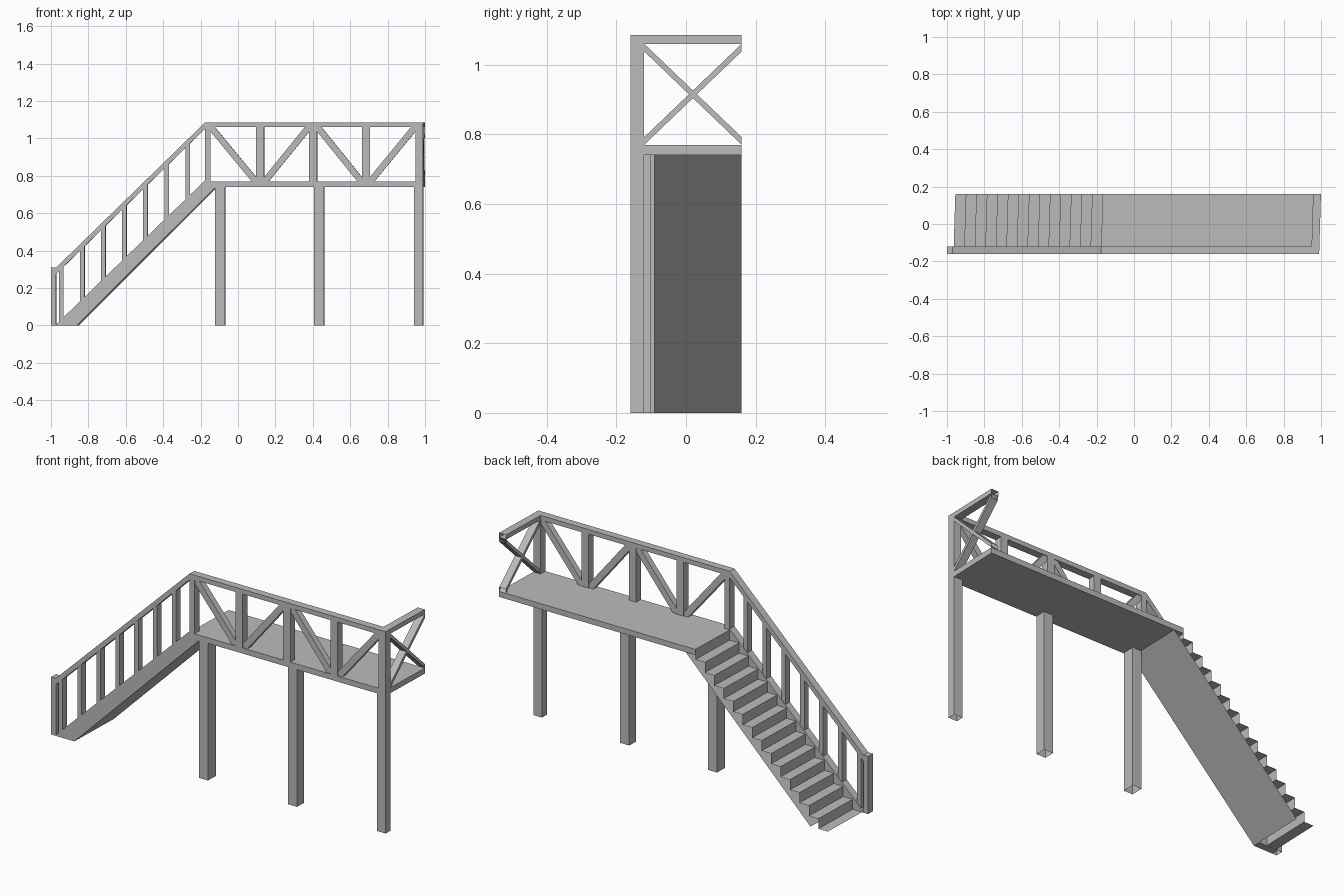
import bpy, bmesh
from mathutils import Vector

if "Cube" in bpy.data.objects:
    bpy.data.objects.remove(bpy.data.objects["Cube"])

SHEAR = 0.03                      # slight skew of the cross direction
F, I, B = -0.16, -0.12, 0.16      # front, inner side of railing, back
DECK, UNDER = 0.77, 0.74
RAIL_LO, RAIL_HI = 1.06, 1.085
X0, X1, XE = -0.177, 0.99, 0.948  # deck start, deck end, end railing inner side
N = 14
S0 = -0.965                       # foot of stairs
RUN, RISE = (X0 - S0) / N, DECK / N

grey = bpy.data.materials.new("light grey")
grey.diffuse_color = (0.5, 0.5, 0.5, 1)
grey.use_nodes = True
grey.node_tree.nodes["Principled BSDF"].inputs["Base Color"].default_value = grey.diffuse_color


def finish(name, bm):
    for v in bm.verts:
        v.co.x += SHEAR * (v.co.y - F)
    me = bpy.data.meshes.new(name)
    bm.to_mesh(me)
    bm.free()
    me.materials.append(grey)
    ob = bpy.data.objects.new(name, me)
    bpy.context.collection.objects.link(ob)


def prism(name, pts, a, b, axis="y", open_dir=None):
    """Extrude a profile (x,z along y, or y,z along x); open_dir drops faces facing that way."""
    bm = bmesh.new()
    put = (lambda p, t: (p[0], t, p[1])) if axis == "y" else (lambda p, t: (t, p[0], p[1]))
    lo = [bm.verts.new(put(p, a)) for p in pts]
    hi = [bm.verts.new(put(p, b)) for p in pts]
    bm.faces.new(lo)
    bm.faces.new(hi[::-1])
    for i in range(len(pts)):
        j = (i + 1) % len(pts)
        bm.faces.new((lo[i], hi[i], hi[j], lo[j]))
    bmesh.ops.recalc_face_normals(bm, faces=bm.faces[:])
    if open_dir:
        d = Vector(open_dir)
        bm.normal_update()
        bmesh.ops.delete(bm, geom=[f for f in bm.faces if f.normal.dot(d) > 0.99], context="FACES")
    finish(name, bm)


def box(name, x, y, z, open_dir=None):
    prism(name, [(x[0], z[0]), (x[1], z[0]), (x[1], z[1]), (x[0], z[1])], *y, open_dir=open_dir)


def sheet(name, path, y0, y1):
    bm = bmesh.new()
    a = [bm.verts.new((x, y0, z)) for x, z in path]
    b = [bm.verts.new((x, y1, z)) for x, z in path]
    for i in range(len(path) - 1):
        bm.faces.new((a[i], a[i + 1], b[i + 1], b[i]))
    finish(name, bm)


# deck
box("deck", (X0, X1), (F, B), (UNDER, DECK))

# legs, open at the ground
DOWN = (0, 0, -1)
box("leg_stair_end", (-0.123, -0.07), (F + 0.004, -0.09), (0, UNDER), DOWN)
box("leg_middle", (0.406, 0.46), (F + 0.004, -0.1), (0, UNDER), DOWN)
box("leg_far_end", (0.94, X1), (F, I), (0, UNDER), DOWN)

# front railing: posts, top rail and alternating braces
posts = [(X0, -0.147), (0.097, 0.14), (0.38, 0.423), (0.662, 0.705), (XE, X1)]
for i, p in enumerate(posts):
    box(f"railing_post_{i + 1}", p, (F, I), (DECK, RAIL_LO))
box("top_rail", (X0, X1), (F, I), (RAIL_LO, RAIL_HI))
W = 0.024
for i in range(4):
    a, b = posts[i][1], posts[i + 1][0]
    za, zb = (RAIL_LO, DECK) if i % 2 == 0 else (DECK, RAIL_LO)
    s = -W if za > zb else W
    pts = [(a, za), (a, za + s), (b - W, zb), (b, zb), (b, zb - s), (a + W, za)]
    prism(f"railing_brace_{i + 1}", pts, F + 0.004, I - 0.004)

# end railing with crossed braces
box("end_top_rail", (XE, X1), (I, B), (RAIL_LO, RAIL_HI), (0, 1, 0))
H = 0.022
prism("end_brace_down", [(I, RAIL_LO), (I, RAIL_LO - H), (B, DECK), (B, DECK + H)],
      XE + 0.002, X1, "x", (0, 1, 0))
prism("end_brace_up", [(I, DECK), (I, DECK + H), (B, RAIL_LO), (B, RAIL_LO - H)],
      XE + 0.002, X1, "x", (0, 1, 0))

# steps as a folded sheet, and sloping underside
path = [(S0, 0.001)]
for i in range(N):
    x = S0 + (i + 1) * RUN
    path += [(x, max(i * RISE, 0.001)), (x, (i + 1) * RISE)]
sheet("steps", path, I, B)
sheet("stair_underside", [(-0.12, UNDER), (-0.862, 0)], F, B)

# stringer, sloping handrail, foot post and balusters
prism("stringer", [(-0.975, 0), (-0.862, 0), (-0.12, UNDER), (X0, UNDER), (X0, 0.775), (-0.975, 0.003)],
      F, I)
M = (RAIL_HI - 0.31) / (X0 + 0.972)
prism("stair_handrail", [(-0.972, 0.31), (X0, RAIL_HI), (X0, RAIL_HI - 0.034), (-0.972, 0.276)], F, I)
box("foot_post", (-1, -0.972), (F, I), (0, 0.31), DOWN)
for i in range(7):
    a = -0.957 + i * 2 * RUN
    b = a + 0.024
    lo = lambda x: M * (x + 0.972)
    top = lambda x: lo(x) + 0.28
    prism(f"baluster_{i + 1}", [(a, lo(a)), (b, lo(b)), (b, top(b)), (a, top(a))], F + 0.002, I - 0.002)
